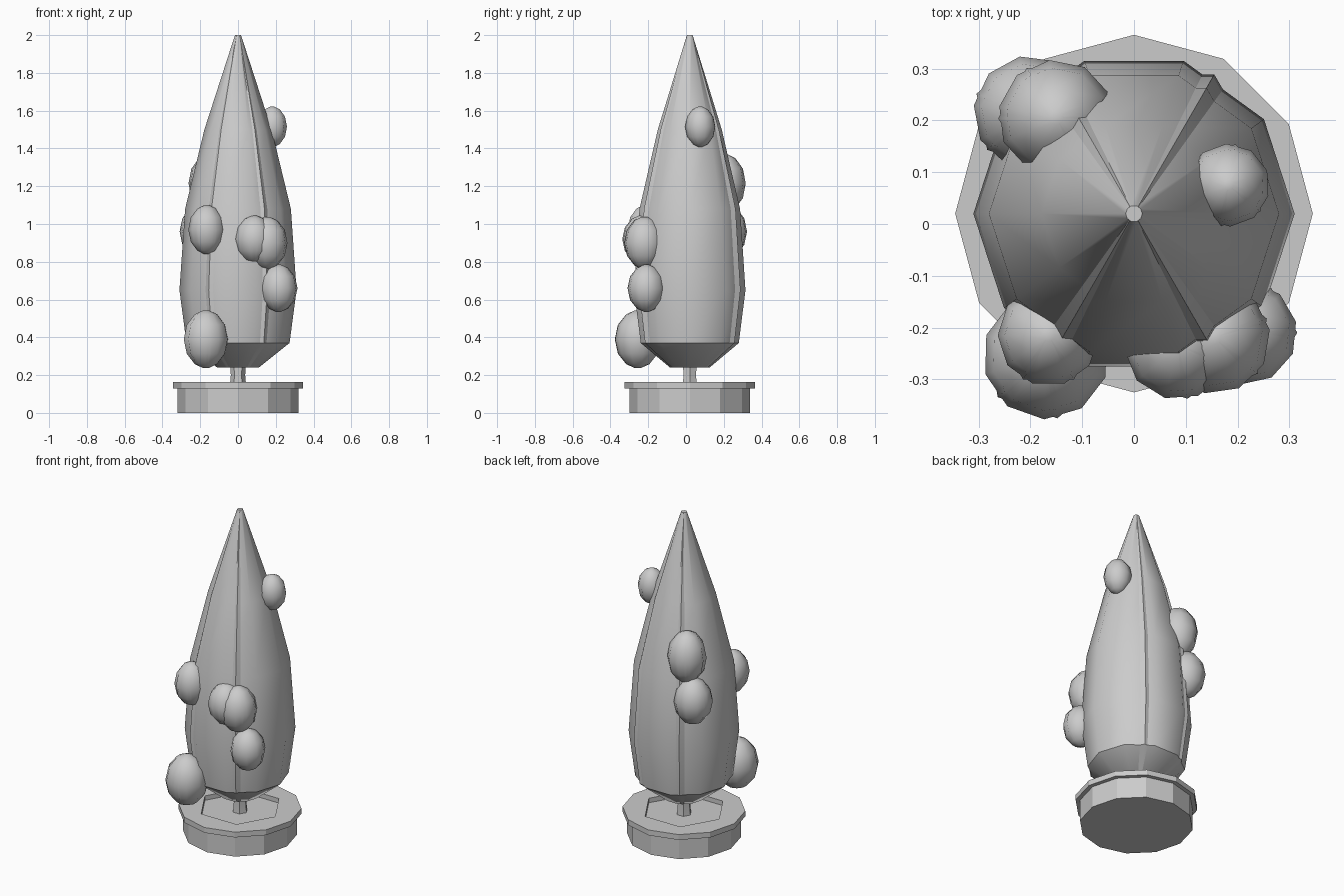
import bpy, math
from mathutils import Vector

cube = bpy.data.objects.get("Cube")
if cube:
    bpy.data.objects.remove(cube)

AXIS = Vector((0, 0.02, 0))

grey = bpy.data.materials.new("plain grey")
grey.use_nodes = True
COLOUR = (0.6, 0.6, 0.6, 1)
grey.diffuse_color = COLOUR
grey.node_tree.nodes["Principled BSDF"].inputs["Base Color"].default_value = COLOUR


def finish(name, verts, faces, place, smooth_angle):
    mesh = bpy.data.meshes.new(name)
    mesh.from_pydata(verts, [], faces)
    mesh.materials.append(grey)
    obj = bpy.data.objects.new(name, mesh)
    bpy.context.collection.objects.link(obj)
    obj.location = place
    if smooth_angle:
        bpy.ops.object.select_all(action='DESELECT')
        obj.select_set(True)
        bpy.context.view_layer.objects.active = obj
        bpy.ops.object.shade_smooth_by_angle(angle=math.radians(smooth_angle))
    return obj


def lathe(name, profile, sides, place=AXIS, smooth_angle=0, turn=0):
    """Spin (radius, height) points, bottom to top, and cap both ends."""
    verts, faces = [], []
    for r, z in profile:
        for i in range(sides):
            a = turn + math.tau * i / sides
            verts.append((r * math.cos(a), r * math.sin(a), z))
    for k in range(len(profile) - 1):
        for i in range(sides):
            j = (i + 1) % sides
            a, b = k * sides, (k + 1) * sides
            faces.append((a + i, a + j, b + j, b + i))
    faces.append(tuple(reversed(range(sides))))
    last = (len(profile) - 1) * sides
    faces.append(tuple(range(last, last + sides)))
    return finish(name, verts, faces, place, smooth_angle)


# Planter: twelve-sided tub with a lip and a shallow six-sided bed
tub = lathe("planter", [(0.32, 0), (0.32, 0.13), (0.345, 0.13), (0.345, 0.163)], 12)
cutter = lathe("bed_cutter", [(0.24, 0.135), (0.24, 0.3)], 6)
cutter.hide_render = True
cutter.hide_set(True)
cut = tub.modifiers.new("bed", 'BOOLEAN')
cut.operation = 'DIFFERENCE'
cut.object = cutter
bpy.context.view_layer.objects.active = tub
bpy.ops.object.modifier_apply(modifier=cut.name)
bpy.data.objects.remove(cutter)

# Trunk
lathe("trunk", [(0.045, 0.12), (0.038, 0.2), (0.045, 0.3)], 6, smooth_angle=30)

# Foliage: a ten-sided body with a six-sided core whose corners form thin ridges
LEAF = [(0.11, 0.24), (0.273, 0.37), (0.31, 0.65), (0.28, 1.08), (0.178, 1.5), (0.016, 2.0)]
lathe("foliage", LEAF, 10, smooth_angle=40)
lathe("foliage_ridges", LEAF, 6, smooth_angle=40)

# Leaf tufts: x, y, z, width radius, height radius
TUFTS = {
    "front_right_tuft": (-0.165, -0.215, 0.97, 0.098, 0.13),
    "front_middle_tuft": (0.085, -0.235, 0.92, 0.104, 0.125),
    "front_left_tuft": (0.155, -0.22, 0.9, 0.108, 0.138),
    "front_left_low_tuft": (0.215, -0.21, 0.66, 0.1, 0.125),
    "front_right_low_tuft": (-0.17, -0.255, 0.39, 0.122, 0.153),
    "left_high_tuft": (0.182, 0.075, 1.515, 0.08, 0.107),
    "back_right_high_tuft": (-0.15, 0.205, 1.215, 0.112, 0.155),
    "back_right_tuft": (-0.2, 0.215, 0.96, 0.11, 0.14),
}
STEPS = 6
for n, (name, (x, y, z, rw, rh)) in enumerate(TUFTS.items()):
    curve = []
    for k in range(STEPS + 1):
        t = math.pi * k / STEPS
        curve.append((rw * max(math.sin(t), 0.12), -rh * math.cos(t)))
    for sides, extra in ((10, ""), (6, "_ridges")):
        lathe(name + extra, curve, sides, Vector((x, y, z)), 60, turn=n * 0.7)
